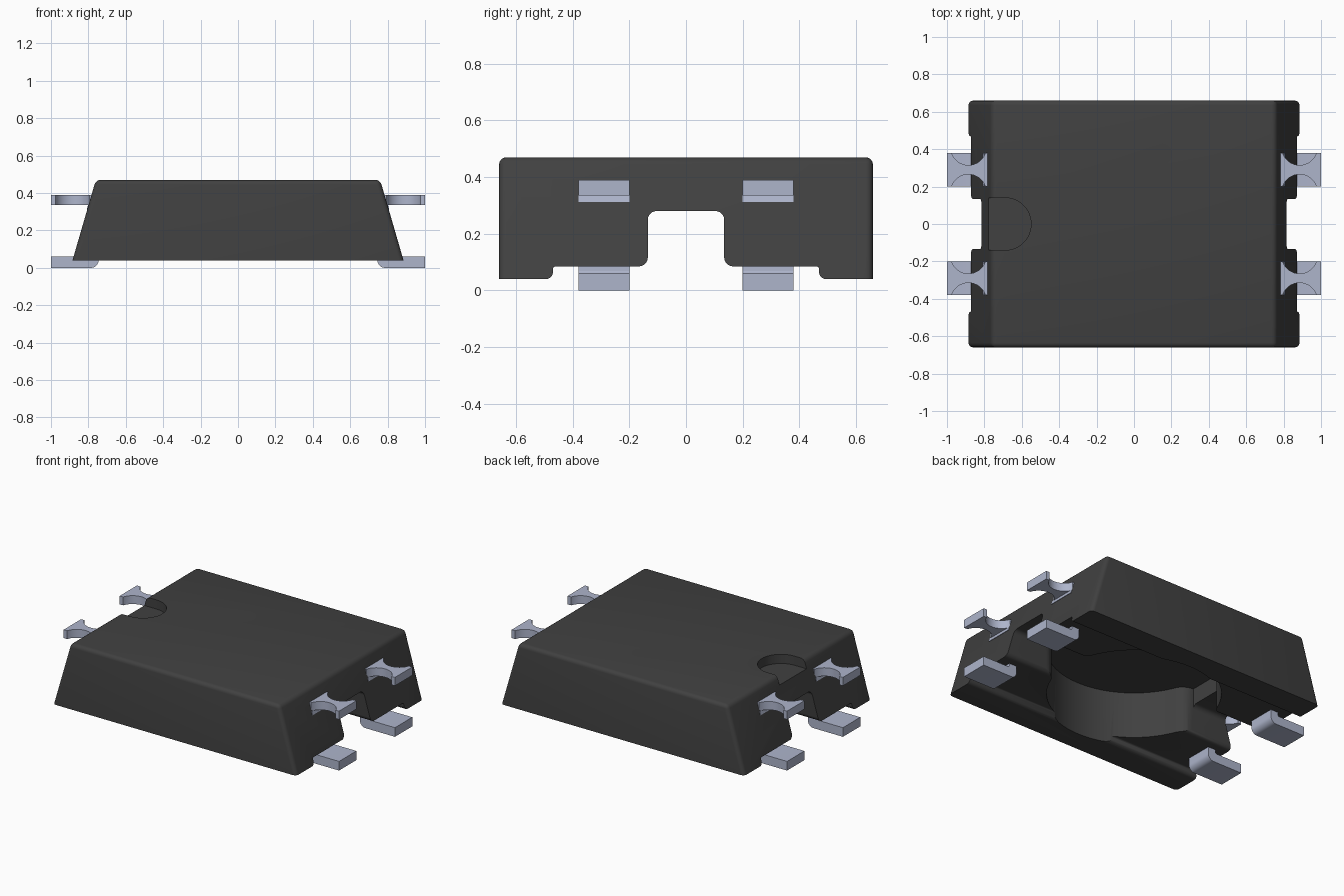
import bpy, bmesh, math
from mathutils import Vector

if "Cube" in bpy.data.objects:
    bpy.data.objects.remove(bpy.data.objects["Cube"])


def material(name, color):
    m = bpy.data.materials.new(name)
    m.use_nodes = True
    m.diffuse_color = color
    m.node_tree.nodes["Principled BSDF"].inputs["Base Color"].default_value = color
    return m


DARK = material("dark grey plastic", (0.052, 0.052, 0.052, 1))
METAL = material("pale blue metal", (0.42, 0.46, 0.60, 1))


def rounded(points, steps=5):
    """Outline from (a, b, radius) points, with the corners rounded."""
    out = []
    for i, (a, b, r) in enumerate(points):
        p = Vector((a, b))
        if not r:
            out.append(p)
            continue
        u = (Vector(points[i - 1][:2]) - p).normalized()
        v = (Vector(points[(i + 1) % len(points)][:2]) - p).normalized()
        half = u.angle(v) / 2
        t = r / math.tan(half)
        center = p + (u + v).normalized() * (r / math.sin(half))
        start, end = p + u * t - center, p + v * t - center
        for k in range(steps + 1):
            d = start.lerp(end, k / steps).normalized() * r
            out.append(center + d)
    return out


def prism(name, outline, axis, low, high, mat=DARK, bevel=0):
    """Extrude an outline along an axis from low to high."""
    place = {"x": lambda p, h: (h, p[0], p[1]),
             "y": lambda p, h: (p[0], h, p[1]),
             "z": lambda p, h: (p[0], p[1], h)}[axis]
    bm = bmesh.new()
    face = bm.faces.new([bm.verts.new(place(p, low)) for p in outline])
    ext = bmesh.ops.extrude_face_region(bm, geom=[face])
    shift = Vector(place((0, 0), high - low))
    bmesh.ops.translate(bm, vec=shift,
                        verts=[g for g in ext["geom"] if isinstance(g, bmesh.types.BMVert)])
    bmesh.ops.recalc_face_normals(bm, faces=bm.faces)
    if bevel:
        base = min(v.co.z for v in bm.verts)
        edges = [e for e in bm.edges if max(v.co.z for v in e.verts) > base + 0.001]
        bmesh.ops.bevel(bm, geom=edges, offset=bevel, segments=4, profile=0.5, affect="EDGES")
    mesh = bpy.data.meshes.new(name)
    bm.to_mesh(mesh)
    bm.free()
    mesh.materials.append(mat)
    ob = bpy.data.objects.new(name, mesh)
    bpy.context.collection.objects.link(ob)
    return ob


def activate(ob):
    bpy.ops.object.select_all(action="DESELECT")
    ob.select_set(True)
    bpy.context.view_layer.objects.active = ob


def carve(ob, cutters):
    """Subtract each cutter, then discard it."""
    activate(ob)
    for c in cutters:
        mod = ob.modifiers.new("cut", "BOOLEAN")
        mod.operation, mod.solver, mod.object = "DIFFERENCE", "EXACT", c
        bpy.ops.object.modifier_apply(modifier=mod.name)
        bpy.data.objects.remove(c)


def smooth(ob):
    activate(ob)
    bpy.ops.object.shade_smooth_by_angle(angle=math.radians(32))


def arc(x, y, r, start, end, steps):
    """Points on an arc, with angles in degrees."""
    angles = [math.radians(start + (end - start) * k / steps) for k in range(steps + 1)]
    return [(x + r * math.cos(a), y + r * math.sin(a)) for a in angles]


# Housing with sloped ends
housing = prism("housing", [(-.885, .04), (.885, .04), (.76, .47), (-.76, .47)],
                "y", -.66, .66, bevel=.025)

# Stepped tunnel under the housing, running end to end
half = [(.6, -.1, 0), (.6, .0399, 0), (.47, .0399, .025), (.47, .085, .01),
        (.135, .085, .03), (.135, .28, .03)]
tunnel_outline = half + [(-y, z, r) for y, z, r in reversed(half)]
tunnel = prism("tunnel_cutter", rounded(tunnel_outline), "x", -1.2, 1.2)

# Round chamber whose wall curves smoothly into the tunnel
RADIUS, FILLET, TUNNEL = .52, .1, .135
fy = TUNNEL + FILLET
fx = math.sqrt((RADIUS + FILLET) ** 2 - fy ** 2)
meet = math.degrees(math.atan2(fy, fx))
neck = arc(fx, fy, FILLET, 270, 180 + meet, 8)
wall = arc(0, 0, RADIUS, meet, 180 - meet, 40)[1:-1]
back = neck + wall + [(-x, y) for x, y in reversed(neck)]
chamber = prism("chamber_cutter", back + [(-x, -y) for x, y in back], "z", -.1, .39)

# Marker notch in the top at one end
notch = prism("notch_cutter", [(-1, -.14)] + arc(-.69, 0, .14, -90, 90, 24) + [(-1, .14)],
              "z", .41, .6)
carve(housing, [tunnel, chamber, notch])
smooth(housing)

# Four lower feet, and four waisted upper tabs with sloped roots
foot = [(1, 0, 0), (1, .06, 0), (.8, .06, .01), (.8, .15, 0), (.745, .15, 0), (.745, 0, .04)]
tab = [(1, .335, 0), (1, .39, 0), (.74, .39, 0), (.74, .335, 0)]
root = [(.809, .312, 0), (.802, .335, 0), (.74, .335, 0), (.74, .312, 0)]
for sx, end in ((1, "left"), (-1, "right")):
    for sy, row in ((1, "back"), (-1, "front")):
        y = .29 * sy
        for kind, shape in (("foot", foot), ("tab", tab), ("tab_root", root)):
            outline = rounded([(x * sx, z, r) for x, z, r in shape])
            lead = prism(f"{row}_{end}_{kind}", outline, "y", y - .09, y + .09, METAL)
            if kind == "tab":
                carve(lead, [prism("waist_cutter",
                                   arc(.885 * sx, y + s * .12, .095, 0, 354, 59),
                                   "z", .2, .5, METAL) for s in (1, -1)])
            smooth(lead)
